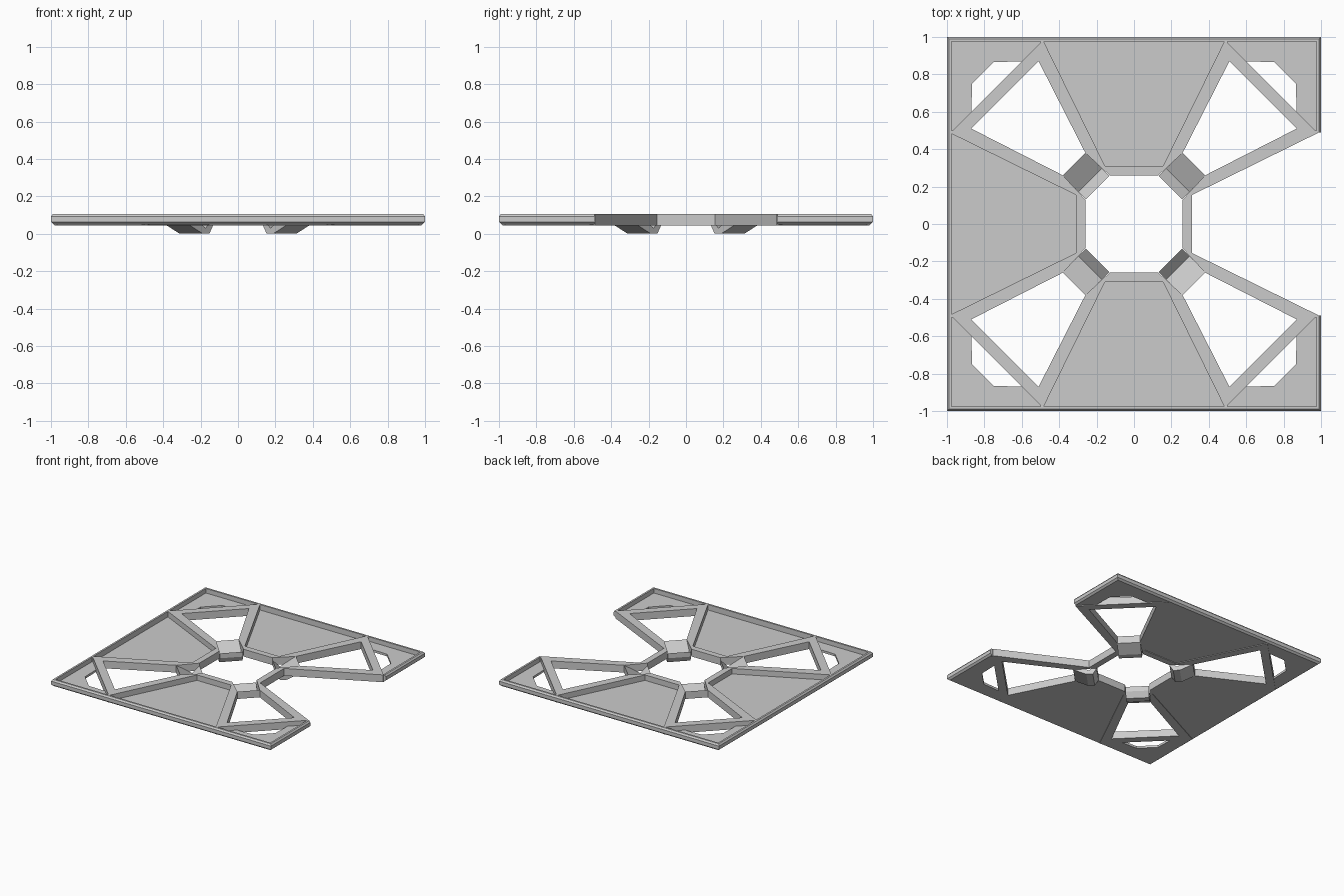
import bpy, bmesh, math
from mathutils import Vector

if "Cube" in bpy.data.objects:
    bpy.data.objects.remove(bpy.data.objects["Cube"])

def finish(name, bm):
    bmesh.ops.recalc_face_normals(bm, faces=bm.faces)
    me = bpy.data.meshes.new(name)
    bm.to_mesh(me)
    bm.free()
    ob = bpy.data.objects.new(name, me)
    bpy.context.collection.objects.link(ob)
    return ob

def loft(name, rings):
    """Skin equal-sized rings of points and cap both ends."""
    bm = bmesh.new()
    rows = [[bm.verts.new(p) for p in r] for r in rings]
    n = len(rows[0])
    for a, b in zip(rows, rows[1:]):
        for i in range(n):
            j = (i + 1) % n
            bm.faces.new((a[i], a[j], b[j], b[i]))
    bm.faces.new(rows[0])
    bm.faces.new(rows[-1])
    return finish(name, bm)

def prism(name, pts, z0, z1, turn=0):
    ob = loft(name, [[(x, y, z) for x, y in pts] for z in (z0, z1)])
    ob.rotation_euler.z = turn * math.pi / 2
    return ob

BOT, TOP = 0.045, 0.105

# outer rim, left open on the right side between the two arms
profile = [(.975, .05), (.985, .05), (1, .063), (1, .092), (.99, TOP), (.975, TOP)]
path = [(1, -.49), (1, -1), (-1, -1), (-1, 1), (1, 1), (1, .49)]
rings = []
for px, py in path:
    rings.append([(px * r, py * r if abs(py) == 1 else py, z) for r, z in profile])
loft("outer_rim", rings)

bar = [(.13, .26), (.26, .38), (.51, .87), (.50, .98), (.485, .98), (.155, .31)]
cross = [(.51, .87), (.87, .51), (.97, .50), (.50, .97)]
corner = [(.49, .98), (.98, .98), (.98, .49), (.87, .60), (.865, .75), (.75, .865), (.60, .87)]
panel = [(-.157, .308), (.157, .308), (.49, .98), (-.49, .98)]
ring_side = [(-.13, .26), (.13, .26), (.155, .31), (-.155, .31)]
hub = [(.32, BOT), (.32, TOP), (.235, .03), (.195, .085), (.195, BOT), (.215, 0), (.25, 0)]

for k in range(4):
    # spokes beside each trapezoid opening
    prism("spoke_a", bar, BOT, TOP, k)
    prism("spoke_b", [(y, x) for x, y in bar], BOT, TOP, k)
    # diagonal crossbar and corner plate with its opening
    prism("crossbar", cross, BOT, TOP, k)
    prism("corner_plate", corner, .05, .068, k)
    # side of the central octagonal ring
    prism("ring_side", ring_side, BOT, TOP, k)
    # V-shaped trough block hanging under each diagonal
    w = .062
    block = loft("hub_trough", [[(c + s, c - s, z) for c, z in hub] for s in (-w, w)])
    block.rotation_euler.z = k * math.pi / 2
    # recessed panels on three sides; the right side stays open
    if k != 3:
        prism("panel", panel, .05, .06, k)
